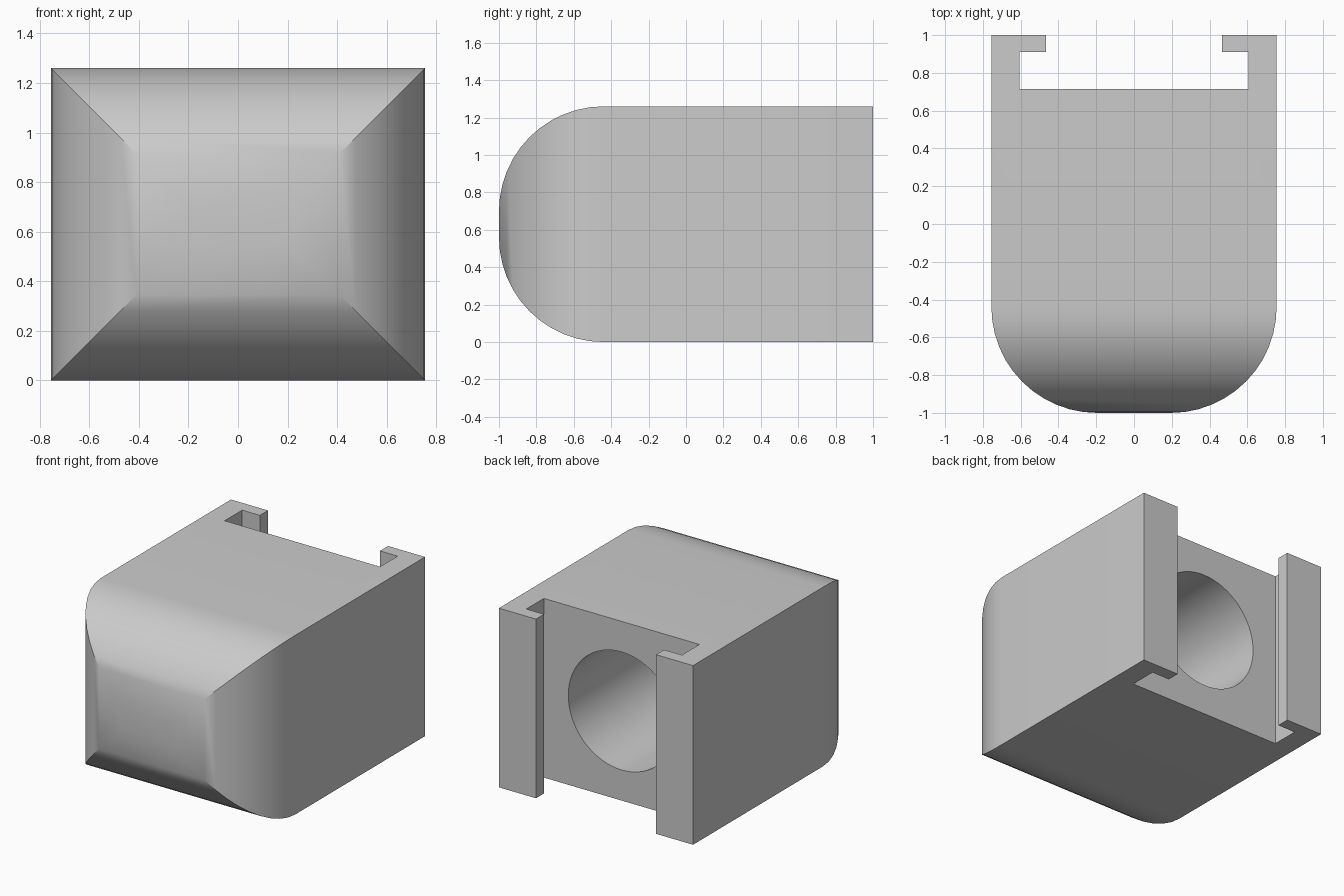
import bpy, bmesh
from math import sin, cos, pi, radians
from mathutils import Matrix

if "Cube" in bpy.data.objects:
    bpy.data.objects.remove(bpy.data.objects["Cube"])

W, H, R = 0.755, 1.26, 0.56      # half width, height, front rounding radius
SEG = 12                         # segments per rounded corner
SLOT_Y, LIP_Y = 0.715, 0.91      # slot floor and inner face of the lips
SLOT_X, LIP_X = 0.605, 0.467     # half widths of slot and its mouth
BORE_R, BORE_END = 0.415, -0.5


def prism(name, points, place, offset):
    """Extrude a closed 2D outline; place maps (u, v) to 3D."""
    bm = bmesh.new()
    face = bm.faces.new([bm.verts.new(place(u, v)) for u, v in points])
    out = bmesh.ops.extrude_face_region(bm, geom=[face])
    verts = [g for g in out["geom"] if isinstance(g, bmesh.types.BMVert)]
    bmesh.ops.translate(bm, verts=verts, vec=offset)
    return finish(name, bm)


def finish(name, bm):
    bmesh.ops.recalc_face_normals(bm, faces=bm.faces)
    mesh = bpy.data.meshes.new(name)
    bm.to_mesh(mesh)
    bm.free()
    obj = bpy.data.objects.new(name, mesh)
    bpy.context.collection.objects.link(obj)
    return obj


def rounded_front(half):
    """Corner arc on the positive side, from the side wall to the front flat."""
    return [(half - R + R * cos(a), -1 + R - R * sin(a))
            for a in (i * pi / 2 / SEG for i in range(SEG + 1))]


def boolean(obj, cutter, operation):
    mod = obj.modifiers.new(operation.lower(), 'BOOLEAN')
    mod.operation, mod.solver, mod.object = operation, 'EXACT', cutter
    bpy.context.view_layer.objects.active = obj
    bpy.ops.object.modifier_apply(modifier=mod.name)
    bpy.data.objects.remove(cutter, do_unlink=True)


# Plan outline with the T-slot at the back, mirrored across x
half = [(SLOT_X, SLOT_Y), (SLOT_X, LIP_Y), (LIP_X, LIP_Y), (LIP_X, 1), (W, 1)]
half += rounded_front(W)
plan = half + [(-x, y) for x, y in reversed(half)]
body = prism("slotted_housing", plan, lambda x, y: (x, y, -0.2), (0, 0, H + 0.4))

# Side outline rounds the top and bottom front edges
arc = rounded_front(H / 2)
side = [(H / 2, 1.2)] + arc + [(-z, y) for z, y in reversed(arc)] + [(-H / 2, 1.2)]
boolean(body, prism("side_profile", side,
                    lambda z, y: (-1, y, z + H / 2), (2, 0, 0)), 'INTERSECT')

# Round blind bore entering from the slot floor
bm = bmesh.new()
y1 = 0.85
bmesh.ops.create_cone(
    bm, cap_ends=True, segments=64, radius1=BORE_R, radius2=BORE_R, depth=y1 - BORE_END,
    matrix=Matrix.Translation((0, (y1 + BORE_END) / 2, H / 2)) @ Matrix.Rotation(pi / 2, 4, 'X'))
boolean(body, finish("bore_cutter", bm), 'DIFFERENCE')

# Smooth curves, crisp edges
body.select_set(True)
bpy.context.view_layer.objects.active = body
bpy.ops.object.shade_smooth_by_angle(angle=radians(30))
